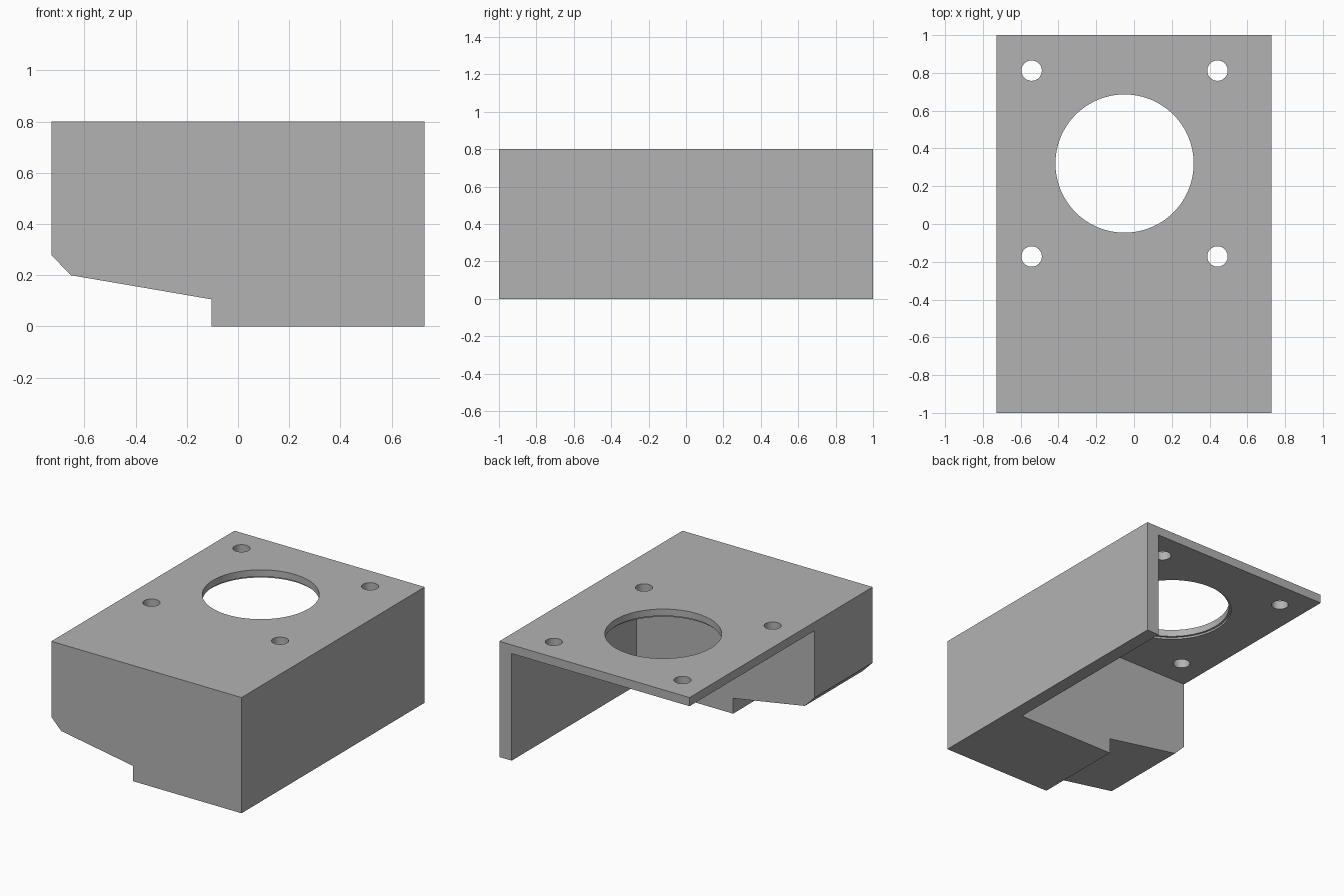
import bpy, bmesh
from math import radians
from mathutils import Matrix

cube = bpy.data.objects.get("Cube")
if cube:
    bpy.data.objects.remove(cube, do_unlink=True)

HALF_X, TOP = 0.727, 0.80
PLATE, WALL, BLOCK_BACK = 0.06, 0.094, -0.366
UNDERSIDE = TOP - PLATE

grey = bpy.data.materials.new("plain grey")
grey.use_nodes = True
colour = (0.45, 0.45, 0.45, 1)
grey.diffuse_color = colour
grey.node_tree.nodes["Principled BSDF"].inputs["Base Color"].default_value = colour


def add_object(name, bm):
    bmesh.ops.recalc_face_normals(bm, faces=bm.faces)
    mesh = bpy.data.meshes.new(name)
    bm.to_mesh(mesh)
    bm.free()
    mesh.materials.append(grey)
    obj = bpy.data.objects.new(name, mesh)
    bpy.context.collection.objects.link(obj)
    return obj


def extrude_profile(name, points, y0, y1):
    """Extrude an (x, z) outline from y0 to y1."""
    bm = bmesh.new()
    face = bm.faces.new([bm.verts.new((x, y0, z)) for x, z in points])
    moved = bmesh.ops.extrude_face_region(bm, geom=[face])["geom"]
    verts = [v for v in moved if isinstance(v, bmesh.types.BMVert)]
    bmesh.ops.translate(bm, verts=verts, vec=(0, y1 - y0, 0))
    return add_object(name, bm)


def cylinder(name, x, y, radius, z0, z1, sides):
    bm = bmesh.new()
    bmesh.ops.create_cone(bm, cap_ends=True, segments=sides, radius1=radius,
                          radius2=radius, depth=z1 - z0,
                          matrix=Matrix.Translation((x, y, (z0 + z1) / 2)))
    return add_object(name, bm)


def cut(target, cutter):
    cutter.hide_render = True
    mod = target.modifiers.new("cut", 'BOOLEAN')
    mod.operation, mod.solver, mod.object = 'DIFFERENCE', 'EXACT', cutter
    bpy.context.view_layer.objects.active = target
    bpy.ops.object.modifier_apply(modifier=mod.name)
    bpy.data.objects.remove(cutter, do_unlink=True)


# Bracket body with the stepped, chamfered underside
bracket = extrude_profile("mounting_bracket", [
    (HALF_X, 0), (HALF_X, TOP), (-HALF_X, TOP), (-HALF_X, 0.277),
    (-0.652, 0.20), (-0.104, 0.106), (-0.104, 0)], -1, 1)

# Open space behind the front block, leaving top plate and side wall
inner = HALF_X - WALL
cut(bracket, extrude_profile("rear_space", [
    (-1, -0.2), (inner, -0.2), (inner, UNDERSIDE), (-1, UNDERSIDE)],
    BLOCK_BACK, 1.2))

# Large opening with a shallow wider recess underneath
cut(bracket, cylinder("opening", -0.05, 0.32, 0.366, 0.6, 1, 96))
cut(bracket, cylinder("recess", -0.05, 0.32, 0.38, 0.6, UNDERSIDE + 0.013, 96))

# Four screw holes around the opening
for dx in (-1, 1):
    for dy in (-1, 1):
        cut(bracket, cylinder("screw_hole", -0.05 + dx * 0.492,
                              0.32 + dy * 0.492, 0.054, 0.6, 1, 40))

bpy.ops.object.select_all(action='DESELECT')
bracket.select_set(True)
bpy.context.view_layer.objects.active = bracket
bpy.ops.object.shade_smooth_by_angle(angle=radians(30))
